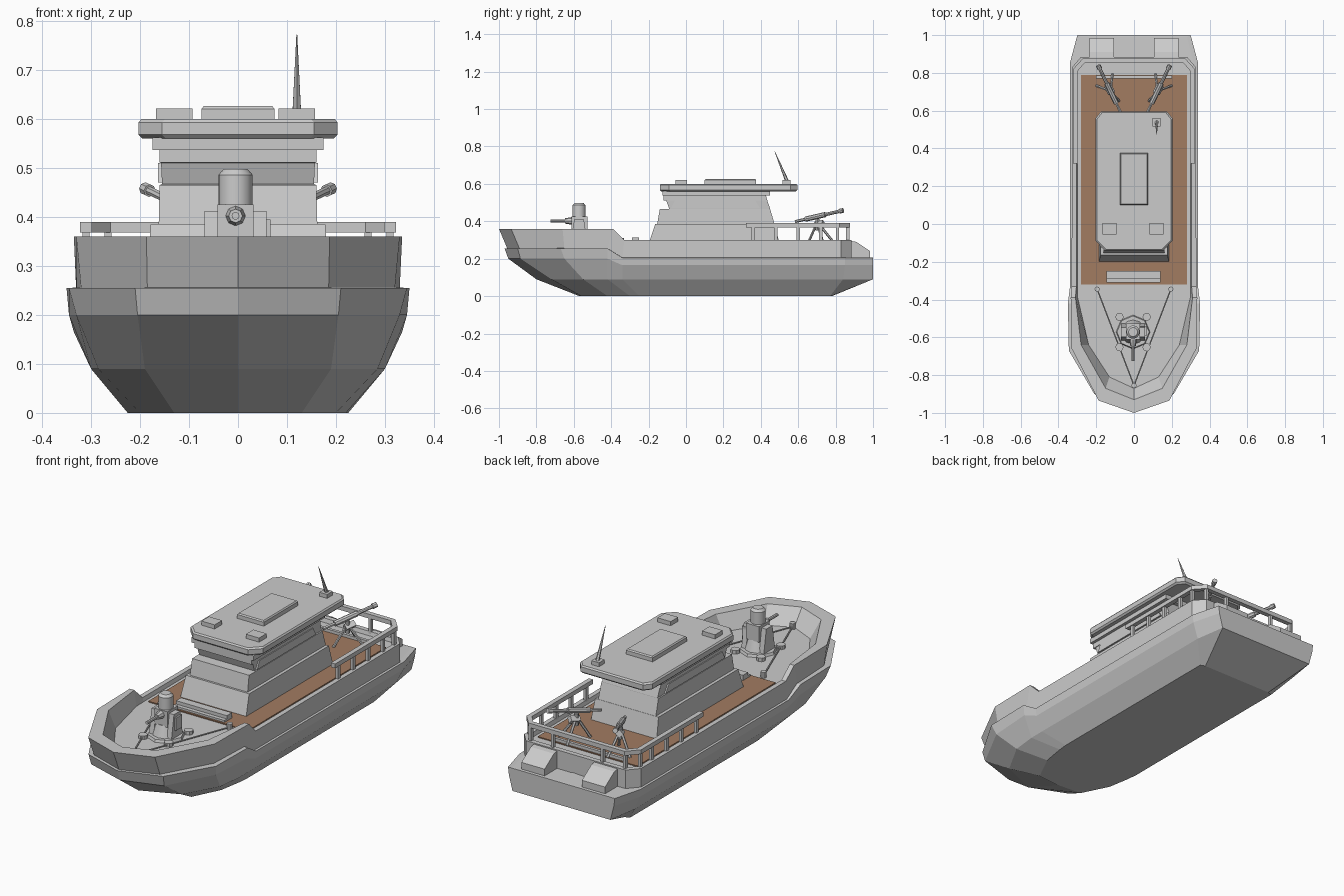
import bpy, bmesh, math
from mathutils import Vector

if "Cube" in bpy.data.objects:
    bpy.data.objects.remove(bpy.data.objects["Cube"])


def finish(name, bm, mat=None, smooth=False):
    bmesh.ops.remove_doubles(bm, verts=bm.verts, dist=1e-5)
    bmesh.ops.recalc_face_normals(bm, faces=bm.faces)
    me = bpy.data.meshes.new(name)
    bm.to_mesh(me)
    bm.free()
    ob = bpy.data.objects.new(name, me)
    bpy.context.collection.objects.link(ob)
    if mat:
        me.materials.append(mat)
    if smooth:
        bpy.context.view_layer.objects.active = ob
        ob.select_set(True)
        bpy.ops.object.shade_smooth_by_angle(angle=math.radians(40))
        ob.select_set(False)
    return ob


def loft(name, rings, mat=None):
    """Skin closed rings of equal length and cap both ends."""
    bm = bmesh.new()
    vs = [[bm.verts.new(p) for p in r] for r in rings]
    n = len(vs[0])
    for a, b in zip(vs, vs[1:]):
        for i in range(n):
            j = (i + 1) % n
            bm.faces.new((a[i], a[j], b[j], b[i]))
    bm.faces.new(vs[0])
    bm.faces.new(vs[-1])
    return finish(name, bm, mat)


def ring(half, z_front, z_rear=None, split=4):
    """Half outline from bow centre to stern centre, mirrored into a ring."""
    zr = z_front if z_rear is None else z_rear
    pts = [(x, y, z_front if i < split else zr) for i, (x, y) in enumerate(half)]
    return pts + [(-x, y, z) for x, y, z in reversed(pts[1:-1])]


def box(name, x0, x1, y0, y1, z0, z1, mat=None):
    return loft(name, [[(x0, y0, z), (x1, y0, z), (x1, y1, z), (x0, y1, z)] for z in (z0, z1)], mat)


def prism(name, profile, x0, x1):
    return loft(name, [[(x, y, z) for y, z in profile] for x in (x0, x1)])


def rod(name, a, b, r0, r1=None, seg=8):
    a, b = Vector(a), Vector(b)
    d = b - a
    bm = bmesh.new()
    bmesh.ops.create_cone(bm, cap_ends=True, segments=seg, radius1=r0,
                          radius2=r0 if r1 is None else r1, depth=d.length)
    q = d.to_track_quat('Z', 'Y')
    for v in bm.verts:
        v.co = q @ v.co + (a + b) / 2
    return finish(name, bm, None, seg > 8)


# Lower hull with chines and step ledge
loft("lower_hull", [
    ring([(0, -.57), (.13, -.56), (.2, -.42), (.22, -.3), (.225, -.25), (.225, .77), (.2, .78), (0, .78)], 0),
    ring([(0, -.8), (.19, -.72), (.285, -.55), (.3, -.42), (.3, -.34), (.3, .84), (.275, 1), (0, 1)], .09),
    ring([(0, -.95), (.205, -.885), (.33, -.65), (.345, -.42), (.335, -.34), (.335, .85), (.3, .93), (0, 1)][:6]
         + [(.295, 1), (0, 1)], .2, .165),
    ring([(0, -.97), (.21, -.9), (.345, -.67), (.35, -.42), (.34, -.34), (.34, .85), (.3, 1), (0, 1)], .255, .205),
    ring([(0, -.94), (.18, -.875), (.315, -.65), (.32, -.42), (.32, -.34), (.32, .83), (.28, .99), (0, .99)], .256, .206),
])

# Upper hull: bulwark, rim and recessed deck
loft("upper_hull", [
    ring([(0, -.955), (.185, -.89), (.32, -.65), (.33, -.42), (.328, -.34), (.328, .83), (.28, .885), (0, .885)], .253, .2),
    ring([(0, -1), (.187, -.935), (.33, -.66), (.335, -.39), (.33, -.33), (.328, .83), (.28, .885), (0, .885)], .36, .3),
    ring([(0, -.93), (.15, -.87), (.28, -.64), (.31, -.39), (.305, -.33), (.305, .815), (.265, .86), (0, .86)], .36, .3),
    ring([(0, -.87), (.13, -.81), (.24, -.64), (.298, -.39), (.3, -.33), (.3, .81), (.262, .855), (0, .855)], .28),
])

# Brown deck planking
wood = bpy.data.materials.new("deck_brown")
wood.diffuse_color = (.36, .2, .12, 1)
wood.use_nodes = True
wood.node_tree.nodes["Principled BSDF"].inputs["Base Color"].default_value = wood.diffuse_color
box("wood_deck", -.28, .28, -.32, .79, .275, .285, wood)

# Cabin as stacked rings: z, half width, front y, back y
def block(name, rows):
    loft(name, [[(-w, f, z), (w, f, z), (w, b, z), (-w, b, z)] for z, w, f, b in rows])


block("cabin_base", [(.28, .185, -.2, .5), (.385, .178, -.165, .475)])
block("cabin_walls", [(.38, .162, -.155, .475), (.465, .16, -.14, .45), (.467, .155, -.09, .45),
                      (.51, .157, -.105, .435), (.511, .16, -.12, .435), (.545, .16, -.12, .425)])
block("cabin_cornice", [(.537, .175, -.125, .45), (.562, .175, -.125, .45)])
for s in (-1, 1):
    w = [(-.08, .47), (.395, .47), (.37, .51), (-.06, .51)]
    prism("side_window", w, s * .155, s * .163)


def roof_ring(z, d):
    return ring([(0, -.14 + d), (.155 - d, -.14 + d), (.203 - d, -.09 + d), (.203 - d, .56 - d),
                 (.175 - d, .595 - d), (0, .595 - d)], z)


loft("roof", [roof_ring(.56, .008), roof_ring(.568, 0), roof_ring(.593, 0), roof_ring(.6, .006)])

# Roof fittings
block("roof_hatch", [(.595, .075, .1, .375), (.62, .075, .1, .375), (.626, .07, .105, .37)])
for x in (-.13, .12):
    box("roof_box", x - .037, x + .037, -.055, .005, .595, .621)
box("antenna_base", .097, .14, .515, .56, .595, .62)
rod("antenna", (.12, .54, .615), (.12, .475, .772), .01, .001, 6)

# Bench ahead of the cabin
box("front_bench", -.145, .14, -.29, -.25, .28, .312)
box("front_step", -.145, .14, -.31, -.29, .28, .295)

# Stern engine covers and rear deck sill
for s in (-1, 1):
    prism("engine_cover", [(.88, .2), (.88, .295), (.91, .29), (.985, .24), (.985, .2)], s * .105, s * .235)
box("rear_sill", -.2, .2, .77, .785, .28, .3)

# Stern rail: rectangular section swept along a mitred path
def rail_ring(d, z):
    half = [(.322, .32), (.322, .82), (.27, .878)]
    inner = [(.322 - d, .32), (.322 - d, .82 - d * .4), (.27 - d * .4, .878 - d)]
    o = half + [(-x, y) for x, y in reversed(half)]
    i = inner + [(-x, y) for x, y in reversed(inner)]
    return [(x, y, z) for x, y in o + i[::-1]]


loft("stern_rail", [rail_ring(.024, .368), rail_ring(.024, .39)])
posts = [(.31, y) for y in (.36, .48, .6, .72, .81)] + [(.265, .865), (.14, .866)]
for s in (-1, 1):
    for x, y in posts:
        box("rail_post", s * x - .007, s * x + .007, y - .009, y + .009, .29, .372)

# Bow gun: mounting plate, feet, pedestal, arms, dome and barrels
gy = -.572
rod("gun_plate", (-.005, gy, .28), (-.005, gy, .293), .09, .085, 8)
for sx in (-1, 1):
    for sy in (-1, 1):
        rod("gun_foot", (-.005 + sx * .072, gy + sy * .08, .28), (-.005 + sx * .072, gy + sy * .08, .298), .022, seg=8)
    x = -.005 + sx * .05
    prism("gun_arm", [(gy - .045, .29), (gy + .045, .29), (gy + .025, .412), (gy - .025, .412)], x - .013, x + .013)
rod("gun_pedestal", (-.005, gy, .29), (-.005, gy, .35), .065, .045, 12)
box("gun_body", -.042, .032, gy - .04, gy + .045, .345, .425)
rod("gun_dome", (-.005, gy, .42), (-.005, gy, .486), .035, seg=16)
rod("gun_dome_cap", (-.005, gy, .486), (-.005, gy, .498), .035, .024, 16)
block_y = gy - .055
rod("gun_mantlet", (-.005, gy - .03, .402), (-.005, gy - .075, .402), .022, .014, 8)
rod("gun_barrel", (-.005, gy - .06, .402), (-.005, -.725, .402), .008, seg=8)
box("gun_side_box", .032, .066, gy - .02, gy + .03, .33, .395)

# Foredeck stays and bollards
for s in (-1, 1):
    rod("deck_stay", (s * .195, -.345, .29), (0, -.855, .29), .004, seg=6)
    rod("bollard", (s * .195, -.345, .28), (s * .195, -.345, .31), .014, seg=8)
rod("bow_bollard", (0, -.855, .28), (0, -.855, .31), .014, seg=8)

# Pair of stern guns on tripods
for s in (-1, 1):
    def p(t, dz=0):
        return (s * (.07 + .12 * t), .59 + .25 * t, .4 + .058 * t + dz)
    rod("stern_gun_body", p(.2), p(.62), .014, seg=8)
    rod("stern_gun_barrel", p(.6), p(1), .009, seg=8)
    rod("stern_gun_muzzle", p(.92), p(1), .013, seg=8)
    rod("stern_gun_grip", p(-.02), p(.22), .008, seg=6)
    rod("ammo_box", p(.4, -.045), p(.58, -.045), .02, seg=4)
    hub = p(.45, -.015)
    rod("tripod_post", hub, (hub[0], hub[1], .35), .011, seg=8)
    for dx, dy in ((-.045, -.05), (.075, .03), (-.01, .09)):
        rod("tripod_leg", (hub[0], hub[1], .395), (hub[0] + s * dx, hub[1] + dy, .283), .007, seg=6)
